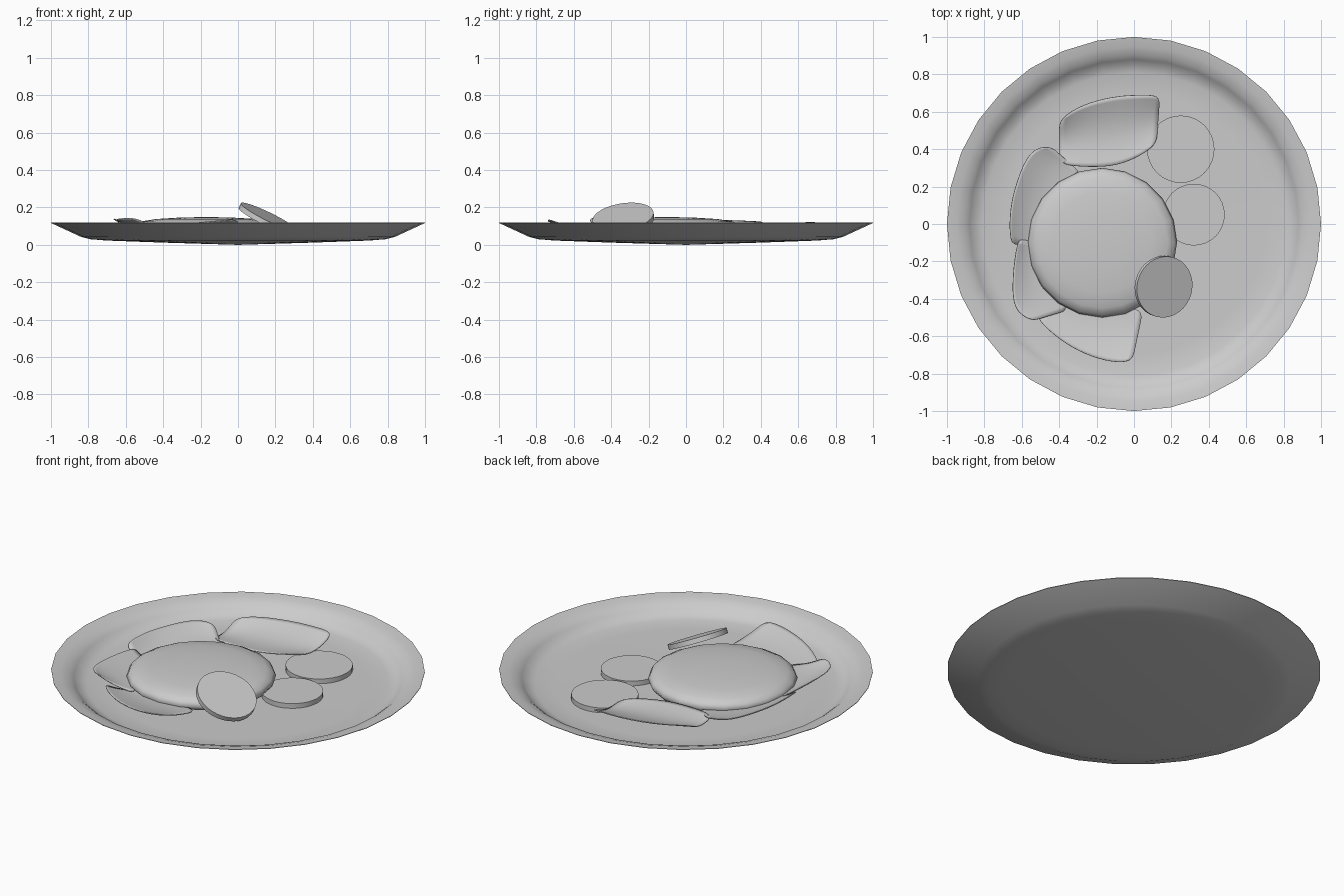
import bpy, math
from math import radians
from mathutils import Vector

if "Cube" in bpy.data.objects:
    bpy.data.objects.remove(bpy.data.objects["Cube"])


def make(name, verts, faces):
    me = bpy.data.meshes.new(name)
    me.from_pydata(verts, [], faces)
    ob = bpy.data.objects.new(name, me)
    bpy.context.collection.objects.link(ob)
    return ob


def smooth(ob, angle=35):
    bpy.ops.object.select_all(action='DESELECT')
    ob.select_set(True)
    bpy.context.view_layer.objects.active = ob
    bpy.ops.object.shade_smooth_by_angle(angle=radians(angle))


def lathe(name, profile, n, loc=(0, 0, 0), angle=35):
    """Revolve (radius, z) points; first and last lie on the axis."""
    verts = [(0, 0, profile[0][1])]
    for r, z in profile[1:-1]:
        verts += [(r * math.cos(2 * math.pi * i / n), r * math.sin(2 * math.pi * i / n), z)
                  for i in range(n)]
    verts.append((0, 0, profile[-1][1]))
    rings = len(profile) - 2
    last = len(verts) - 1
    faces = []
    for i in range(n):
        j = (i + 1) % n
        faces.append((0, 1 + j, 1 + i))
        for k in range(rings - 1):
            a, b = 1 + k * n, 1 + (k + 1) * n
            faces.append((a + i, a + j, b + j, b + i))
        e = 1 + (rings - 1) * n
        faces.append((e + i, e + j, last))
    ob = make(name, verts, faces)
    ob.location = loc
    smooth(ob, angle)
    return ob


# Plate: thin underside, flared rim, recessed floor
lathe("plate", [(0, 0.0), (0.4, 0.012), (0.7, 0.023), (0.79, 0.03), (0.84, 0.043),
                (1.0, 0.117), (1.0, 0.12), (0.95, 0.113), (0.905, 0.098), (0.88, 0.078),
                (0.855, 0.055), (0.81, 0.042), (0.7, 0.039), (0, 0.037)], 32)

# Patty: rounded flat cake
lathe("patty", [(0, 0.035), (0.34, 0.04), (0.385, 0.058), (0.4, 0.082), (0.388, 0.106),
                (0.35, 0.125), (0.27, 0.138), (0.14, 0.146), (0, 0.149)], 20,
      (-0.17, -0.1, 0), 60)


# Vegetable slices: two lying flat, one leaning on the patty
def slice_disc(name, loc, r, rot=(0, 0, 0)):
    h = 0.014
    ob = lathe(name, [(0, -h), (r, -h), (r, h), (0, h)], 32, loc)
    ob.rotation_euler = [radians(a) for a in rot]


slice_disc("slice_back", (0.25, 0.4, 0.054), 0.18)
slice_disc("slice_side", (0.32, 0.05, 0.054), 0.165)
slice_disc("slice_leaning", (0.158, -0.335, 0.138), 0.165, (8, 26, 0))


# Salad leaves: lofted between outer and inner edge, sagging in the middle
def leaf(name, outer, inner, z_outer, z_inner, dip):
    n, rows = len(outer), 5
    verts, faces = [], []
    for k in range(rows):
        t = k / (rows - 1)
        for i in range(n):
            s = i / (n - 1)
            p = Vector(outer[i]).lerp(Vector(inner[i]), t)
            zo = z_outer[0] + (z_outer[1] - z_outer[0]) * s
            z = zo + (z_inner - zo) * t - dip * math.sin(math.pi * t)
            verts.append((p.x, p.y, z))
    for k in range(rows - 1):
        for i in range(n - 1):
            a = k * n + i
            faces.append((a, a + 1, a + n + 1, a + n))
    ob = make(name, verts, faces)
    sub = ob.modifiers.new("round", 'SUBSURF')
    sub.levels = sub.render_levels = 2
    sub.boundary_smooth = 'ALL'
    sol = ob.modifiers.new("thickness", 'SOLIDIFY')
    sol.thickness = 0.005
    sol.offset = 0
    smooth(ob, 50)


leaf("leaf_back",
     [(-0.4, 0.56), (-0.28, 0.64), (-0.1, 0.685), (0.03, 0.69), (0.14, 0.69)],
     [(-0.4, 0.32), (-0.28, 0.305), (-0.12, 0.305), (0.0, 0.345), (0.12, 0.42)],
     (0.118, 0.12), 0.085, 0.035)
leaf("leaf_left_back",
     [(-0.45, 0.42), (-0.56, 0.4), (-0.63, 0.22), (-0.665, 0.08), (-0.665, -0.1)],
     [(-0.28, 0.27), (-0.36, 0.22), (-0.45, 0.12), (-0.5, 0.0), (-0.52, -0.14)],
     (0.118, 0.142), 0.07, 0.012)
leaf("leaf_left_front",
     [(-0.62, -0.08), (-0.64, -0.2), (-0.65, -0.32), (-0.645, -0.46), (-0.55, -0.52)],
     [(-0.5, -0.1), (-0.48, -0.2), (-0.46, -0.28), (-0.4, -0.37), (-0.35, -0.46)],
     (0.12, 0.145), 0.07, 0.012)
leaf("leaf_front",
     [(-0.53, -0.5), (-0.4, -0.62), (-0.26, -0.7), (-0.12, -0.74), (-0.01, -0.74)],
     [(-0.36, -0.42), (-0.28, -0.42), (-0.18, -0.43), (-0.06, -0.44), (0.05, -0.46)],
     (0.09, 0.138), 0.07, 0.012)
